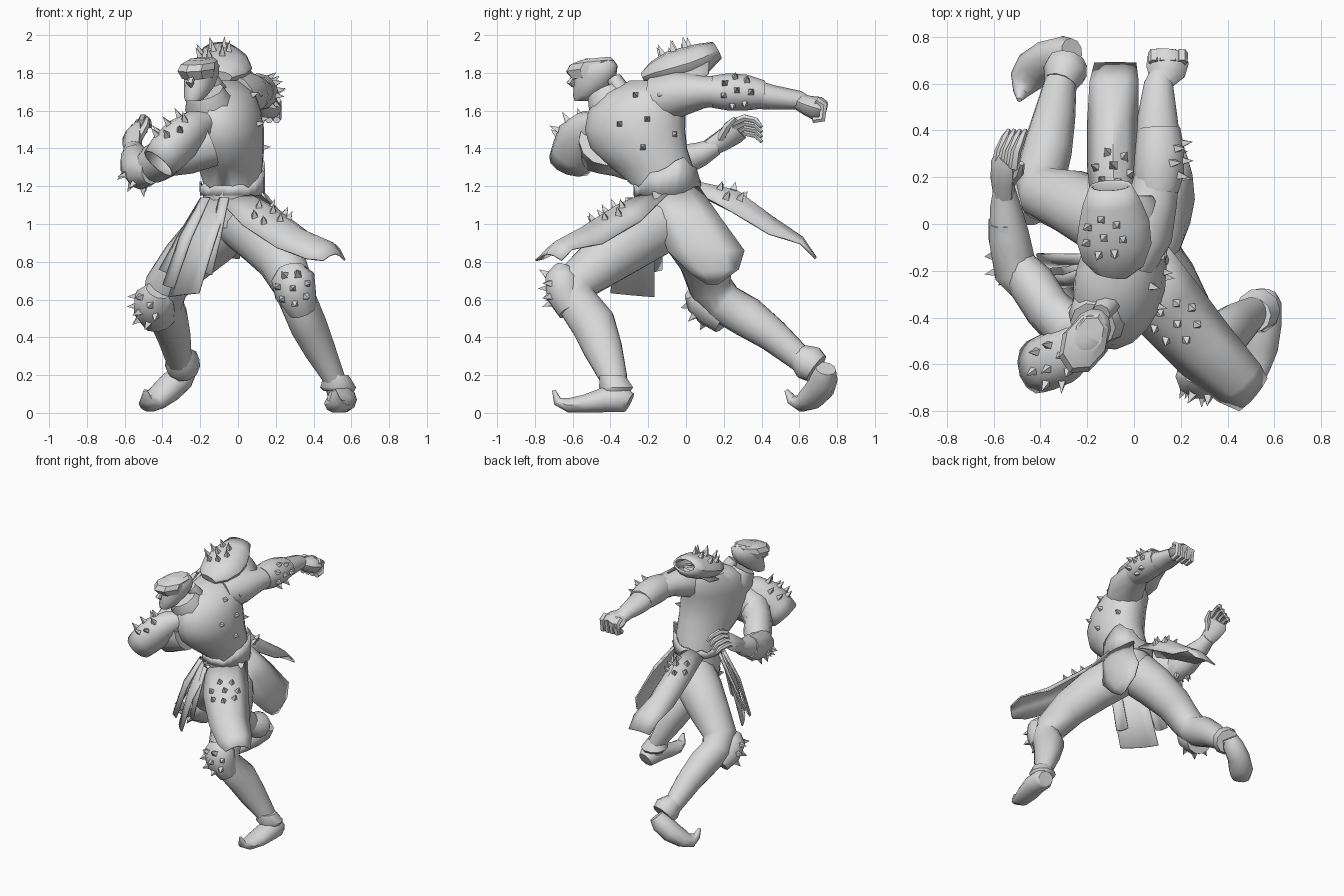
import bpy, bmesh, math
from mathutils import Vector as V
from mathutils.bvhtree import BVHTree

grey = bpy.data.materials.new("stone_grey")
grey.diffuse_color = (0.7, 0.7, 0.7, 1)


def finish(name, bm, smooth=45):
    bmesh.ops.recalc_face_normals(bm, faces=bm.faces)
    tree = BVHTree.FromBMesh(bm)
    me = bpy.data.meshes.new(name)
    bm.to_mesh(me)
    bm.free()
    me.materials.append(grey)
    ob = bpy.data.objects.new(name, me)
    bpy.context.collection.objects.link(ob)
    if smooth:
        bpy.ops.object.select_all(action='DESELECT')
        ob.select_set(True)
        bpy.context.view_layer.objects.active = ob
        bpy.ops.object.shade_smooth_by_angle(angle=math.radians(smooth))
    return ob, tree


def loft(name, rings, ref=(1, 0, 0), axis=None, sides=12, smooth=50, open_end=False):
    """Rings are (x, y, z, radius along ref, radius across)."""
    bm = bmesh.new()
    pts = [V(r[:3]) for r in rings]
    loops = []
    for i, r in enumerate(rings):
        t = V(axis) if axis else pts[min(i + 1, len(pts) - 1)] - pts[max(i - 1, 0)]
        t.normalize()
        u = V(ref)
        u = (u - t * u.dot(t)).normalized()
        w = t.cross(u)
        loops.append([bm.verts.new(pts[i] + u * r[3] * math.cos(a) + w * r[4] * math.sin(a))
                      for a in (2 * math.pi * k / sides for k in range(sides))])
    for p, q in zip(loops, loops[1:]):
        for k in range(sides):
            n = (k + 1) % sides
            bm.faces.new((p[k], p[n], q[n], q[k]))
    bm.faces.new(loops[0][::-1])
    if not open_end:
        bm.faces.new(loops[-1])
    ob, tree = finish(name, bm, smooth)
    if open_end:
        ob.modifiers.new("thickness", 'SOLIDIFY').thickness = 0.012
    return tree


def panel(name, rows, bulge, cols=5):
    """Curved cloth or leather flap; rows are (left edge, right edge, arch scale)."""
    bm = bmesh.new()
    grid = []
    for l, r, s in rows:
        l, r = V(l), V(r)
        grid.append([bm.verts.new(l.lerp(r, k / (cols - 1))
                     + V(bulge) * s * math.sin(math.pi * k / (cols - 1))) for k in range(cols)])
    for p, q in zip(grid, grid[1:]):
        for k in range(cols - 1):
            bm.faces.new((p[k], p[k + 1], q[k + 1], q[k]))
    ob, tree = finish(name, bm, 40)
    ob.modifiers.new("thickness", 'SOLIDIFY').thickness = 0.01
    return tree


def spikes(name, tree, centre, normal, radius, count=6, size=0.026, height=0.055):
    """A ring of four-sided studs around a middle one, set on a surface."""
    n = V(normal).normalized()
    u = n.orthogonal().normalized()
    w = n.cross(u)
    bm = bmesh.new()
    for i in range(count + 1):
        a = 2 * math.pi * i / count
        off = V() if i == count else (u * math.cos(a) + w * math.sin(a)) * radius
        p = V(centre) + off
        hit, nor, _, _ = tree.ray_cast(p + n * 0.3, -n, 0.5)
        if hit is None:
            hit, nor, _, _ = tree.find_nearest(p)
        if nor.dot(n) < 0:
            nor = -nor
        d = (nor + n * 0.4).normalized()
        e = d.orthogonal().normalized()
        f = d.cross(e)
        base = [bm.verts.new(hit - d * 0.008 + (e * x + f * y) * size)
                for x, y in ((1, 0), (0, 1), (-1, 0), (0, -1))]
        tip = bm.verts.new(hit + d * height)
        bm.faces.new(base)
        for k in range(4):
            bm.faces.new((base[k], base[(k + 1) % 4], tip))
    finish(name, bm, 0)


# Torso, long across the shoulders, twisted away from the hips
torso = loft("torso", [
    (-.03, -.08, .98, .17, .15), (-.03, -.1, 1.1, .18, .16), (-.03, -.11, 1.2, .165, .15),
    (-.04, -.18, 1.3, .225, .165), (-.05, -.25, 1.4, .265, .18), (-.06, -.27, 1.5, .275, .19),
    (-.07, -.26, 1.6, .265, .185), (-.08, -.21, 1.69, .23, .165), (-.1, -.16, 1.76, .14, .1)],
    ref=(.3, .95, 0), axis=(0, 0, 1), sides=18)
spikes("back_studs", torso, (.1, -.2, 1.55), (1, -.2, .2), .15, 5, .024, .04)

# Neck, collar and head with a peaked mask
loft("collar", [(-.13, -.35, 1.57, .13, .14), (-.155, -.4, 1.635, .13, .13),
                (-.175, -.43, 1.7, .1, .1)], sides=10)
FACE = (-.45, -.9, 0)
loft("head", [(-.24, -.55, 1.65, .04, .04), (-.225, -.53, 1.68, .07, .06),
              (-.205, -.5, 1.73, .1, .075), (-.195, -.48, 1.79, .12, .085),
              (-.19, -.47, 1.84, .115, .085), (-.19, -.46, 1.875, .075, .06)],
     ref=FACE, axis=(0, 0, 1))
loft("mask", [(-.21, -.51, 1.775, .1, .085), (-.215, -.515, 1.82, .135, .1),
              (-.205, -.5, 1.855, .13, .09), (-.195, -.48, 1.875, .09, .06)],
     ref=FACE, axis=(-.05, -.1, 1), sides=8, smooth=25)
loft("nose", [(-.24, -.585, 1.79, .012, .012), (-.255, -.615, 1.745, .022, .02),
              (-.248, -.595, 1.73, .01, .01)], sides=6)
loft("hair_tail", [(-.14, -.38, 1.77, .04, .04), (-.11, -.34, 1.7, .06, .05),
                   (-.11, -.3, 1.62, .04, .03)], sides=8)

# Rear arm, thrown back at shoulder height
loft("rear_arm", [(-.02, -.15, 1.66, .12, .13), (.04, -.03, 1.69, .13, .12),
                  (.08, .1, 1.7, .105, .085), (.1, .22, 1.7, .095, .08),
                  (.105, .34, 1.69, .095, .08), (.1, .46, 1.67, .085, .065),
                  (.105, .6, 1.655, .062, .05), (.115, .64, 1.63, .05, .045)])
bracer = loft("rear_bracer", [(.1, .14, 1.7, .09, .085), (.105, .22, 1.7, .108, .098),
                              (.11, .32, 1.695, .105, .095), (.105, .41, 1.685, .092, .075)])
spikes("rear_bracer_spikes", bracer, (.22, .27, 1.71), (1, 0, .2), .075, 7, .024, .045)
loft("rear_fist", [(.115, .6, 1.645, .05, .045), (.135, .65, 1.625, .085, .055),
                   (.145, .7, 1.61, .09, .065), (.15, .735, 1.6, .07, .05)], sides=8)
for i in range(4):
    x = .085 + i * .04
    loft("rear_finger", [(x, .69, 1.655, .024, .022), (x, .73, 1.63, .026, .022),
                         (x, .72, 1.555, .025, .022), (x, .67, 1.55, .02, .018)], sides=6)

# Forward arm, bent under the body with an open hand
loft("forward_upper_arm", [(-.16, -.43, 1.44, .14, .14), (-.28, -.45, 1.39, .13, .12),
                           (-.37, -.36, 1.36, .11, .1), (-.44, -.25, 1.32, .105, .1),
                           (-.5, -.16, 1.29, .075, .07)], ref=(0, 0, 1))
loft("forward_forearm", [(-.48, -.25, 1.29, .06, .06), (-.51, -.17, 1.29, .09, .09),
                         (-.535, -.04, 1.33, .085, .085), (-.55, .08, 1.37, .065, .065),
                         (-.555, .16, 1.41, .045, .045)], ref=(0, 0, 1))
elbow = loft("elbow_guard", [(-.46, -.29, 1.28, .07, .06), (-.51, -.21, 1.28, .1, .09),
                             (-.535, -.06, 1.31, .095, .09), (-.55, .02, 1.35, .08, .075)],
             ref=(0, 0, 1), sides=10)
spikes("elbow_spikes", elbow, (-.54, -.16, 1.24), (-.6, -.25, -.75), .07, 6, .024, .045)
loft("palm", [(-.555, .12, 1.4, .05, .045), (-.56, .19, 1.44, .065, .045),
              (-.56, .25, 1.48, .075, .035), (-.55, .28, 1.5, .065, .025)],
     ref=(.5, 0, .8), sides=8)
for i in range(4):
    x, z = -.585 + i * .024, 1.455 + i * .026
    loft("open_finger", [(x, .24, z, .024, .022), (x + .01, .31, z + .03, .022, .02),
                         (x + .035, .37, z + .015, .018, .017),
                         (x + .05, .4, z - .02, .01, .01)], sides=6)
loft("thumb", [(-.53, .18, 1.45, .025, .025), (-.49, .22, 1.52, .022, .022),
               (-.48, .26, 1.56, .012, .012)], sides=6)

# Flared shoulder guards, open at the far end
guard = loft("rear_shoulder_guard", [
    (-.1, -.22, 1.78, .07, .03), (-.09, -.17, 1.8, .13, .06), (-.085, -.08, 1.825, .16, .09),
    (-.085, .01, 1.85, .15, .09), (-.095, .09, 1.88, .125, .08),
    (-.1, .165, 1.92, .09, .05)], sides=12, smooth=35, open_end=True)
spikes("rear_shoulder_spikes", guard, (-.13, -.06, 1.92), (-.2, -.2, 1), .08, 7, .024, .06)
panel("rear_shoulder_plate", [((-.2, -.17, 1.72), (.13, -.15, 1.68), .9),
                              ((-.21, 0, 1.76), (.15, .0, 1.7), 1),
                              ((-.18, .12, 1.85), (.08, .12, 1.8), .6)], (.02, 0, .1), 7)
guard = loft("forward_shoulder_guard", [
    (-.16, -.46, 1.54, .06, .06), (-.23, -.51, 1.51, .1, .09), (-.3, -.56, 1.45, .13, .11),
    (-.37, -.59, 1.38, .125, .11), (-.42, -.61, 1.32, .12, .1)],
    ref=(.6, 0, .8), sides=12, smooth=35, open_end=True)
spikes("forward_shoulder_spikes", guard, (-.35, -.6, 1.5), (-.45, -.5, .75), .085, 7, .024, .055)

# Legs, knee guards and boots
loft("front_leg", [(.02, -.1, 1.02, .15, .16), (.13, -.26, .93, .15, .16),
                   (.23, -.43, .81, .13, .14), (.285, -.58, .69, .11, .115),
                   (.315, -.585, .6, .1, .11), (.37, -.49, .47, .1, .12),
                   (.43, -.44, .34, .085, .105), (.505, -.385, .19, .06, .075),
                   (.535, -.37, .1, .06, .065)], sides=14)
knee = loft("front_knee_guard", [(.28, -.63, .77, .07, .06), (.29, -.65, .72, .115, .1),
                                 (.305, -.64, .63, .11, .105), (.34, -.6, .54, .08, .08)], sides=10)
spikes("front_knee_spikes", knee, (.29, -.74, .66), (-.05, -1, .05), .08, 7, .026, .045)
loft("rear_leg", [(-.04, -.03, 1.02, .15, .16), (-.15, .04, .92, .16, .15),
                  (-.28, .1, .795, .14, .13), (-.38, .13, .67, .12, .115),
                  (-.4, .2, .58, .11, .11), (-.37, .32, .51, .105, .11),
                  (-.34, .46, .41, .09, .09), (-.315, .6, .29, .07, .07),
                  (-.295, .68, .23, .06, .07)], ref=(1, .6, 0), sides=14)
knee = loft("rear_knee_guard", [(-.42, .04, .65, .07, .06), (-.44, .08, .61, .11, .095),
                                (-.44, .14, .55, .115, .1), (-.42, .21, .49, .09, .08)],
            ref=(1, .3, 0), sides=10)
spikes("rear_knee_spikes", knee, (-.5, .08, .55), (-.7, -.4, -.5), .08, 7, .026, .045)
loft("front_boot_cuff", [(.52, -.39, .2, .065, .07), (.53, -.37, .135, .095, .095),
                         (.535, -.37, .115, .08, .08)], axis=(0, 0, 1), sides=10)
loft("front_boot", [(.56, -.3, .055, .055, .055), (.555, -.33, .07, .075, .07),
                    (.55, -.43, .07, .08, .07), (.535, -.53, .05, .08, .05),
                    (.52, -.62, .04, .06, .04), (.515, -.68, .06, .035, .025),
                    (.51, -.7, .12, .01, .01)], sides=10)
loft("rear_boot_cuff", [(-.315, .6, .3, .07, .07), (-.295, .65, .265, .095, .1),
                        (-.285, .69, .235, .085, .085)], sides=10)
loft("rear_boot", [(-.265, .74, .235, .055, .055), (-.3, .73, .19, .075, .075),
                   (-.365, .71, .13, .08, .075), (-.43, .66, .075, .085, .06),
                   (-.465, .61, .05, .07, .045), (-.485, .56, .07, .035, .025),
                   (-.49, .53, .12, .01, .01)], ref=(.6, -.7, 0), sides=10)

# Ragged belt around the waist
bm = bmesh.new()
N = 24
rows = [[], []]
for k in range(N):
    a = 2 * math.pi * k / N
    jag = .035 * ((k * 7) % 5) / 4
    for j, (r, z) in enumerate(((.172, 1.15), (.174, 1.19 + jag))):
        c, s = r * math.cos(a), (r + .005) * math.sin(a)
        rows[j].append(bm.verts.new((-.03 + c, -.1 + s, z + .13 * max(0, math.cos(a - .4)) ** 2 * j)))
for k in range(N):
    n = (k + 1) % N
    bm.faces.new((rows[0][k], rows[0][n], rows[1][n], rows[1][k]))
belt, _ = finish("belt", bm, 35)
belt.modifiers.new("thickness", 'SOLIDIFY').thickness = 0.01

# Skirt flaps
flap = panel("front_flap", [
    ((-.1, -.26, 1.13), (.15, -.1, 1.16), .4), ((.02, -.46, 1.0), (.26, -.24, 1.02), 1),
    ((.2, -.64, .88), (.41, -.44, .9), 1), ((.36, -.76, .82), (.54, -.6, .87), .7),
    ((.45, -.8, .81), (.57, -.66, .81), .4)], (.02, -.02, .09))
spikes("front_flap_spikes", flap, (.18, -.42, 1.05), (.35, -.3, 1), .09, 7, .026, .045)
flap = panel("back_flap", [
    ((-.18, .04, 1.17), (.02, .06, 1.17), .5), ((-.2, .24, 1.07), (.02, .24, 1.07), 1),
    ((-.2, .44, .95), (.02, .44, .95), .8), ((-.19, .61, .9), (.02, .61, .9), .3),
    ((-.17, .69, .82), (.01, .69, .82), .05)], (0, .03, .11))
spikes("back_flap_spikes", flap, (-.09, .25, 1.18), (0, .5, 1), .07, 6, .026, .045)
panel("side_flap", [
    ((.13, -.18, 1.17), (.06, .07, 1.2), .4), ((.18, -.15, 1.03), (.16, .18, 1.04), 1),
    ((.2, -.1, .86), (.22, .31, .86), 1), ((.22, .02, .74), (.23, .28, .76), .6),
    ((.22, .11, .68), (.23, .17, .68), 0)], (.05, 0, 0))

# Hanging tabard and strips on the chest side
panel("tabard", [((-.19, -.18, 1.14), (-.05, -.28, 1.14), .4),
                 ((-.28, -.17, .9), (-.13, -.38, .9), 1),
                 ((-.37, -.17, .615), (-.21, -.4, .635), .6)], (-.02, -.02, 0))
for x, y, bx, by, z in ((-.2, -.13, -.42, -.13, .76), (-.2, -.18, -.4, -.22, .68),
                        (-.1, -.27, -.2, -.3, .75)):
    panel("tabard_strip", [((x, y, 1.14), (x + .05, y - .05, 1.14), 1),
                           ((bx * .55 + x * .45, by, .94), (bx * .55 + x * .45 + .06, by - .05, .92), 1),
                           ((bx, by, z), (bx + .06, by - .06, z - .02), 1)], (-.01, -.01, 0), 3)
